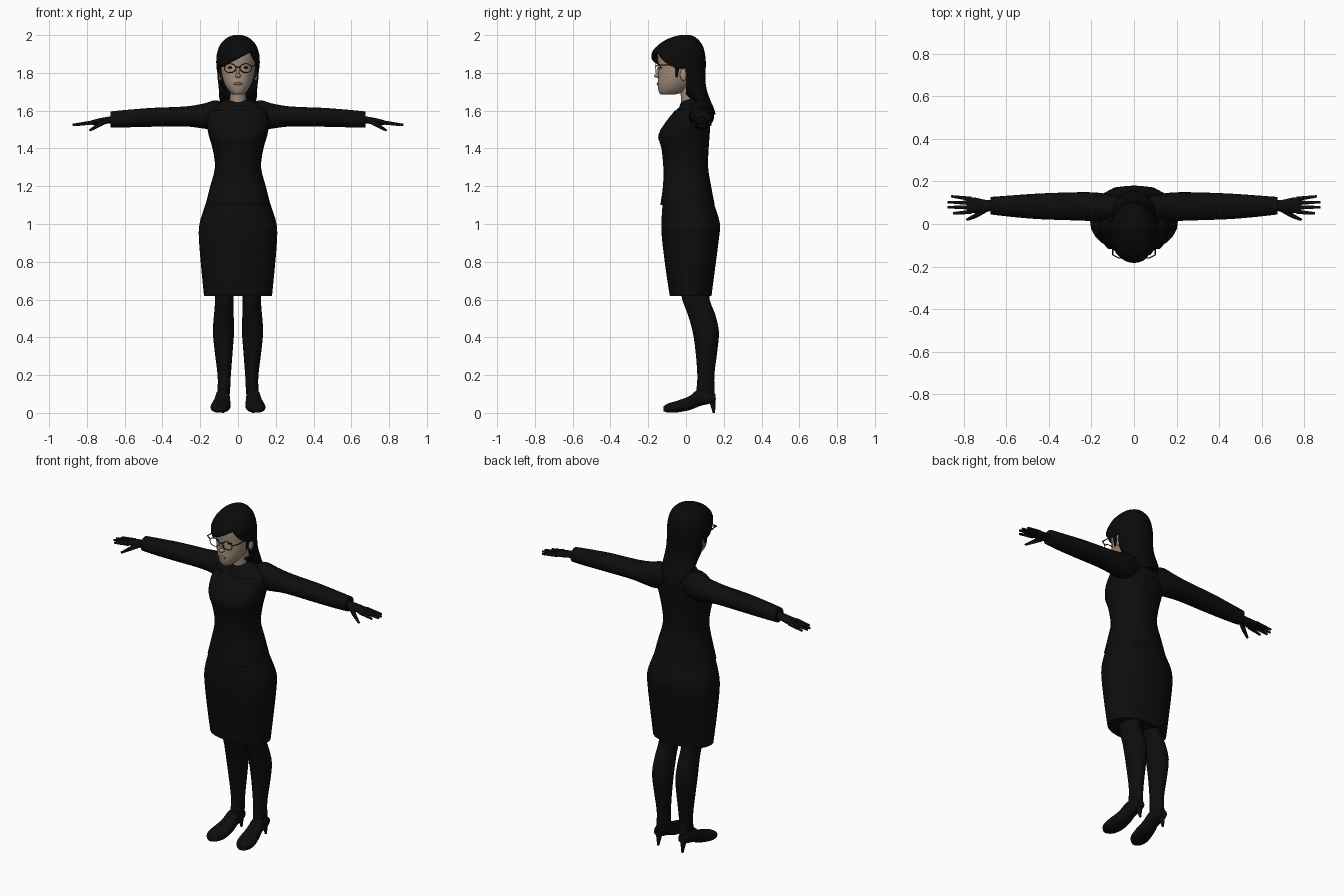
import bpy, bmesh, math
from mathutils import Vector

cube = bpy.data.objects.get("Cube")
if cube:
    bpy.data.objects.remove(cube, do_unlink=True)


def material(name, red, green, blue):
    mat = bpy.data.materials.new(name)
    mat.use_nodes = True
    colour = (red, green, blue, 1)
    mat.diffuse_color = colour
    shader = mat.node_tree.nodes["Principled BSDF"]
    shader.inputs["Base Color"].default_value = colour
    shader.inputs["Roughness"].default_value = 0.9
    return mat


SUIT = material("black cloth", 0.004, 0.004, 0.004)
HAIR = material("black hair", 0.003, 0.003, 0.003)
SKIN = material("skin", 0.37, 0.27, 0.2)
LIPS = material("lips", 0.25, 0.15, 0.12)


def finish(name, bm, mat, mirror=False):
    """Turn a bmesh into a smooth shaded object, optionally mirrored in x."""
    bmesh.ops.recalc_face_normals(bm, faces=bm.faces)
    mesh = bpy.data.meshes.new(name)
    bm.to_mesh(mesh)
    bm.free()
    mesh.materials.append(mat)
    for poly in mesh.polygons:
        poly.use_smooth = True
    mesh.set_sharp_from_angle(angle=math.radians(45))
    obj = bpy.data.objects.new(name, mesh)
    bpy.context.scene.collection.objects.link(obj)
    if mirror:
        mod = obj.modifiers.new("Mirror", "MIRROR")
        mod.use_mirror_merge = False
    return obj


def interpolate(rows, steps):
    """Catmull-Rom curve through the rows."""
    out = []
    last = len(rows) - 1
    for i in range(last):
        a, b, c, d = (rows[max(0, min(last, k))] for k in range(i - 1, i + 3))
        for s in range(steps):
            t = s / steps
            out.append([q + t / 2 * (r - p + t * (2 * p - 5 * q + 4 * r - u
                        + t * (3 * (q - r) + u - p)))
                        for p, q, r, u in zip(a, b, c, d)])
    return out + [list(rows[-1])]


def loft(rows, axis="z", sides=24, steps=3, power=1.0):
    """Rows hold: position on axis, centre, half width, low edge, high edge."""
    bm = bmesh.new()
    rings = []
    for pos, mid, half, low, high in interpolate(rows, steps):
        ring = []
        for k in range(sides):
            angle = math.tau * k / sides
            c, s = math.cos(angle), math.sin(angle)
            a = mid + half * math.copysign(abs(c) ** power, c)
            b = (low + high) / 2 + (high - low) / 2 * math.copysign(abs(s) ** power, s)
            co = {"z": (a, b, pos), "y": (a, pos, b), "x": (pos, a, b)}[axis]
            ring.append(bm.verts.new(co))
        rings.append(ring)
    for one, two in zip(rings, rings[1:]):
        for k in range(sides):
            n = (k + 1) % sides
            bm.faces.new((one[k], one[n], two[n], two[k]))
    bm.faces.new(rings[0])
    bm.faces.new(rings[-1])
    return bm


def rod(bm, start, end, r1, r2, sides=10):
    """Tapered round bar between two points."""
    start, end = Vector(start), Vector(end)
    way = end - start
    new = bmesh.ops.create_cone(bm, cap_ends=True, segments=sides, radius1=r1,
                                radius2=r2, depth=way.length)["verts"]
    turn = way.to_track_quat("Z", "Y")
    for v in new:
        v.co = turn @ v.co + (start + end) / 2


def blob(name, centre, size, mat, mirror=False):
    bm = bmesh.new()
    bmesh.ops.create_uvsphere(bm, u_segments=16, v_segments=10, radius=1)
    for v in bm.verts:
        v.co = Vector(centre) + Vector(p * q for p, q in zip(v.co, size))
    return finish(name, bm, mat, mirror)


# Jacket, with the neckline lowered at the front
bm = loft([(1.10, 0, .172, -.136, .152), (1.2, 0, .147, -.122, .133),
           (1.3, 0, .122, -.12, .117), (1.4, 0, .135, -.13, .12),
           (1.47, 0, .155, -.145, .125), (1.54, 0, .165, -.105, .13),
           (1.6, 0, .15, -.06, .135), (1.635, 0, .105, -.04, .127),
           (1.665, 0, .056, -.026, .095)], power=.88)
for v in bm.verts:
    if v.co.z > 1.61:
        v.co.z += .35 * min(0, v.co.y - .03)
jacket = finish("jacket", bm, SUIT)

# Lapels draped on the chest
bm = bmesh.new()
outline = [(.035, 1.615), (.07, 1.6), (.09, 1.54), (.065, 1.535), (.072, 1.515), (.005, 1.42)]
bm.faces.new([bm.verts.new((x, -.3, z)) for x, z in outline])
bmesh.ops.triangulate(bm, faces=bm.faces)
bmesh.ops.subdivide_edges(bm, edges=bm.edges, cuts=4, use_grid_fill=True)
lapel = finish("lapels", bm, SUIT, mirror=True)
wrap = lapel.modifiers.new("Drape", "SHRINKWRAP")
wrap.target = jacket
wrap.wrap_method = "PROJECT"
wrap.use_project_y = True
wrap.use_positive_direction = True
wrap.offset = .004

# Skirt
finish("skirt", loft([(1.14, 0, .16, -.118, .138), (1.08, 0, .18, -.126, .157),
                      (1.0, 0, .204, -.13, .18), (.92, 0, .207, -.127, .174),
                      (.75, 0, .193, -.106, .152), (.62, 0, .18, -.086, .135)],
                     power=.9), SUIT)

# Sleeves
finish("sleeves", loft([(.06, .075, .055, 1.53, 1.64), (.12, .078, .062, 1.5, 1.655),
                        (.18, .081, .067, 1.505, 1.638), (.28, .083, .066, 1.517, 1.622),
                        (.45, .083, .06, 1.515, 1.615), (.58, .084, .05, 1.512, 1.605),
                        (.675, .086, .041, 1.512, 1.596)], axis="x"), SUIT, mirror=True)

# Hands: palm, four fingers and thumb
finish("palms", loft([(.65, .086, .024, 1.535, 1.573), (.7, .086, .028, 1.53, 1.566),
                      (.75, .088, .037, 1.525, 1.556), (.785, .088, .036, 1.526, 1.545)],
                     axis="x", sides=16), SUIT, mirror=True)
bm = bmesh.new()
for base, tip, reach in ((.057, .05, .85), (.078, .079, .875), (.099, .103, .875), (.118, .13, .858)):
    rod(bm, (.765, base, 1.538), (reach, tip, 1.525), .011, .006)
rod(bm, (.695, .07, 1.548), (.745, .038, 1.52), .015, .011)
rod(bm, (.745, .038, 1.52), (.785, .02, 1.495), .011, .006)
finish("fingers", bm, SUIT, mirror=True)

# Legs
finish("legs", loft([(.68, .073, .05, -.03, .122), (.6, .073, .048, -.02, .125),
                     (.52, .075, .052, .01, .155), (.43, .077, .056, .035, .174),
                     (.33, .076, .048, .05, .166), (.2, .073, .035, .06, .15),
                     (.12, .075, .033, .055, .152), (.06, .078, .03, .05, .15)]),
       SUIT, mirror=True)

# Shoes and heels
finish("shoes", loft([(.156, .08, .022, .06, .1), (.13, .08, .032, .05, .115),
                      (.07, .081, .037, .035, .128), (.02, .085, .045, .015, .09),
                      (-.05, .093, .052, 0.002, .063), (-.095, .098, .042, .002, .05),
                      (-.118, .1, .02, .008, .035)], axis="y", power=.85), SUIT, mirror=True)
bm = bmesh.new()
rod(bm, (.08, .148, 0), (.08, .138, .075), .006, .02)
finish("shoe_heels", bm, SUIT, mirror=True)

# Neck and head
finish("neck", loft([(1.57, 0, .05, -.035, .085), (1.64, 0, .044, -.025, .075),
                     (1.74, 0, .045, -.035, .07)]), SKIN)
finish("head", loft([(1.685, 0, .025, -.132, -.06), (1.7, 0, .045, -.144, -.01),
                     (1.735, 0, .069, -.15, .03), (1.78, 0, .084, -.148, .06),
                     (1.83, 0, .092, -.146, .08), (1.9, 0, .092, -.15, .085),
                     (1.95, 0, .07, -.11, .065), (1.97, 0, .04, -.07, .03)]), SKIN)
blob("nose_bridge", (0, -.146, 1.805), (.009, .011, .028), SKIN)
blob("nose_tip", (0, -.152, 1.785), (.015, .018, .011), SKIN)
blob("mouth", (0, -.147, 1.742), (.024, .008, .007), LIPS)
blob("ears", (.094, -.012, 1.79), (.01, .02, .032), SKIN, mirror=True)
blob("eyes", (.037, -.133, 1.828), (.016, .006, .006), HAIR, mirror=True)

# Hair shell with a face opening below a swept fringe
bm = loft([(2.0, 0, .022, -.03, .025), (1.985, 0, .06, -.085, .055),
           (1.95, 0, .094, -.145, .085), (1.9, 0, .112, -.183, .101),
           (1.84, 0, .115, -.168, .105), (1.78, 0, .109, -.12, .102),
           (1.72, 0, .102, -.04, .108), (1.66, 0, .098, .02, .127),
           (1.62, 0, .08, .06, .145), (1.58, 0, .045, .115, .157)], sides=32)
cuts = [((0, 0, 1.875), (-.5, 0, 1)), ((0, 0, 2.05), (2, 0, 1)), ((0, 0, 0), (0, -1, 0))]
for point, normal in cuts:
    bmesh.ops.bisect_plane(bm, geom=bm.verts[:] + bm.edges[:] + bm.faces[:],
                           plane_co=point, plane_no=normal)


def in_opening(face):
    c = face.calc_center_median()
    return c.y < 0 and c.z < 1.875 + .5 * c.x and c.z < 2.05 - 2 * c.x


bmesh.ops.delete(bm, geom=[f for f in bm.faces if in_opening(f)], context="FACES")
hair = finish("hair", bm, HAIR)
shell = hair.modifiers.new("Thickness", "SOLIDIFY")
shell.thickness = .01
shell.offset = -1

# Sideburns
bm = bmesh.new()
rod(bm, (.101, -.045, 1.86), (.091, -.05, 1.775), .015, .004)
finish("sideburns", bm, HAIR, mirror=True)

# Glasses: round rims, bridge and temple arms
bm = bmesh.new()
sides = 20
rim = [Vector((.042 + .031 * math.cos(math.tau * k / sides), -.16,
               1.825 + .024 * math.sin(math.tau * k / sides))) for k in range(sides)]
for k in range(sides):
    rod(bm, rim[k - 1], rim[k], .0022, .0022, 6)
rod(bm, (0, -.163, 1.832), (.012, -.16, 1.83), .0022, .0022, 6)
rod(bm, (.072, -.16, 1.835), (.1, -.145, 1.843), .003, .003, 6)
rod(bm, (.1, -.145, 1.843), (.1, 0, 1.838), .003, .003, 6)
finish("glasses", bm, HAIR, mirror=True)
